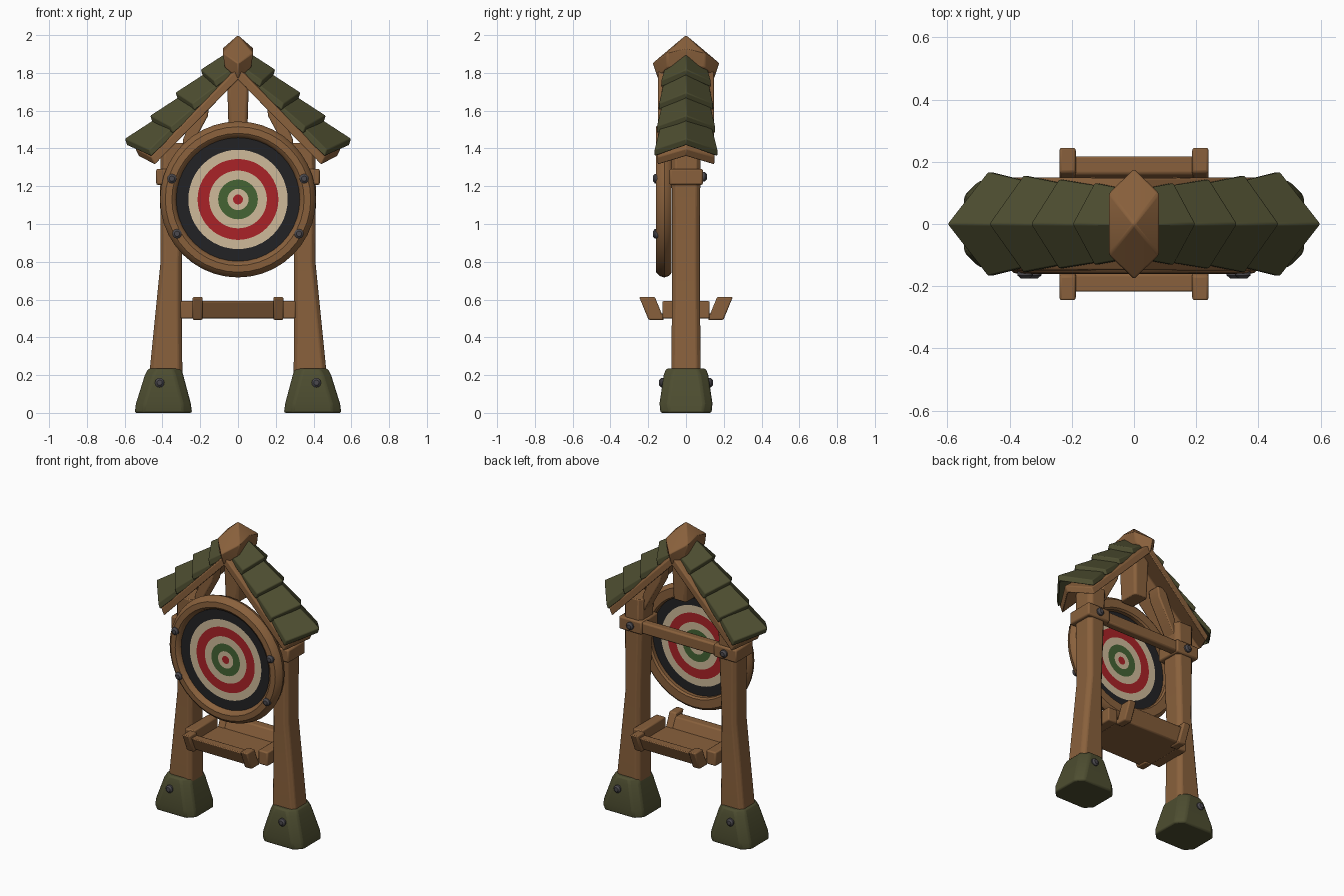
import bpy, bmesh, math
from mathutils import Vector

cube = bpy.data.objects.get("Cube")
if cube:
    bpy.data.objects.remove(cube, do_unlink=True)


def material(name, *rgb):
    m = bpy.data.materials.new(name)
    m.use_nodes = True
    m.diffuse_color = (*rgb, 1)
    m.node_tree.nodes["Principled BSDF"].inputs["Base Color"].default_value = (*rgb, 1)
    return m


WOOD = material("warm wood", .25, .118, .045)
GREEN = material("olive green", .075, .075, .03)
METAL = material("grey metal", .07, .066, .075)
BLACK = material("target black", .016, .016, .018)
CREAM = material("target cream", .62, .49, .32)
RED = material("target red", .40, .016, .02)
LEAF = material("target green", .058, .125, .034)


def finish(name, bm, mats, bevel=0, smooth=35):
    bmesh.ops.recalc_face_normals(bm, faces=bm.faces)
    mesh = bpy.data.meshes.new(name)
    bm.to_mesh(mesh)
    bm.free()
    obj = bpy.data.objects.new(name, mesh)
    bpy.context.collection.objects.link(obj)
    for m in mats:
        mesh.materials.append(m)
    if bevel:
        mod = obj.modifiers.new("soft edges", "BEVEL")
        mod.width, mod.segments, mod.limit_method = bevel, 2, "ANGLE"
    bpy.ops.object.select_all(action="DESELECT")
    obj.select_set(True)
    bpy.context.view_layer.objects.active = obj
    bpy.ops.object.shade_smooth_by_angle(angle=math.radians(smooth))
    return obj


def hull(name, points, mat, bevel=0):
    bm = bmesh.new()
    for p in points:
        bm.verts.new(p)
    bmesh.ops.convex_hull(bm, input=bm.verts)
    bmesh.ops.dissolve_limit(bm, angle_limit=.02, verts=bm.verts, edges=bm.edges)
    return finish(name, bm, [mat], bevel)


def box(name, x, y, z, mat, bevel=.01):
    return hull(name, [(a, b, c) for a in x for b in y for c in z], mat, bevel)


def loft(name, sections, mat, chamfer, bevel=.006):
    """Stack of chamfered rectangles given as (z, x0, x1, half depth)."""
    bm = bmesh.new()
    rings = []
    for z, x0, x1, h in sections:
        c, k = (x0 + x1) / 2, chamfer
        w = abs(x1 - x0) / 2
        corner = [(w, -h + k), (w, h - k), (w - k, h), (k - w, h),
                  (-w, h - k), (-w, k - h), (k - w, -h), (w - k, -h)]
        rings.append([bm.verts.new((c + a, b, z)) for a, b in corner])
    for low, high in zip(rings, rings[1:]):
        for i in range(8):
            j = (i + 1) % 8
            bm.faces.new((low[i], low[j], high[j], high[i]))
    bm.faces.new(rings[0])
    bm.faces.new(rings[-1])
    return finish(name, bm, [mat], bevel)


def gable_slab(name, lower, upper, drop, mat, bevel):
    """Bent plate folded along y = 0; each end is (ridge point, corner point)."""
    bm = bmesh.new()
    rows = []
    for (rx, rz), (cx, cy, cz) in (lower, upper):
        rows.append([bm.verts.new(p) for p in ((cx, -cy, cz), (rx, 0, rz), (cx, cy, cz))])
    a, b = rows
    for i in (0, 1):
        bm.faces.new((a[i], a[i + 1], b[i + 1], b[i]))
    out = bmesh.ops.extrude_face_region(bm, geom=bm.faces[:], use_keep_orig=True)
    new = [g for g in out["geom"] if isinstance(g, bmesh.types.BMVert)]
    bmesh.ops.translate(bm, verts=new, vec=drop)
    return finish(name, bm, [mat], bevel)


def bolt(name, x, y, z, side):
    """Domed bolt head facing front (-1) or back (1)."""
    pts = []
    for r, d in ((.025, -.02), (.025, .008), (.014, .018)):
        for i in range(12):
            t = math.tau * i / 12
            pts.append((x + r * math.cos(t), y + side * d, z + r * math.sin(t)))
    return hull(name, pts, METAL)


# Target frame: rounded ring turned about the y axis
CZ = 1.13
bm = bmesh.new()
profile = [(.325, -.125), (.335, -.15), (.35, -.16), (.385, -.158), (.405, -.14),
           (.413, -.115), (.405, -.09), (.39, -.078), (.335, -.078), (.325, -.09)]
verts = [bm.verts.new((r, y, 0)) for r, y in profile]
edges = [bm.edges.new((verts[i - 1], verts[i])) for i in range(len(verts))]
bmesh.ops.spin(bm, geom=verts + edges, cent=(0, 0, 0), axis=(0, 1, 0),
               angle=math.tau, steps=40, use_merge=True)
bmesh.ops.remove_doubles(bm, verts=bm.verts, dist=.0005)
finish("target_frame", bm, [WOOD]).location.z = CZ

# Target face: thin disc whose concentric bands carry the paint on both sides
radii = [.026, .056, .105, .153, .214, .263, .332]
bm = bmesh.new()
for y in (-.13, -.115):
    previous = None
    for band, r in enumerate(radii):
        ring = [bm.verts.new((r * math.cos(math.tau * i / 48), y,
                              r * math.sin(math.tau * i / 48))) for i in range(48)]
        if previous is None:
            bm.faces.new(ring)
        else:
            for i in range(48):
                j = (i + 1) % 48
                bm.faces.new((previous[i], previous[j], ring[j], ring[i])).material_index = band
        previous = ring
bmesh.ops.bridge_loops(bm, edges=[e for e in bm.edges if e.is_boundary])
finish("target_face", bm, [RED, CREAM, LEAF, CREAM, RED, CREAM, BLACK]).location.z = CZ

# Parts repeated on both sides
for s, side in ((1, "left"), (-1, "right")):
    loft(side + "_post", [(.1, s * .295, s * .475, .078), (.25, s * .295, s * .465, .078),
                          (.5, s * .297, s * .44, .075), (.8, s * .297, s * .41, .073),
                          (1.15, s * .285, s * .412, .075), (1.43, s * .275, s * .41, .078)],
         WOOD, .022)
    loft(side + "_foot", [(0, s * .243, s * .547, .135), (.05, s * .25, s * .54, .14),
                          (.2, s * .29, s * .493, .118), (.235, s * .302, s * .475, .105)],
         GREEN, .045, .01)
    box(side + "_clamp", (s * .265, s * .433), (-.088, .09), (1.207, 1.292), WOOD)
    for y, face in ((-1, "front"), (1, "back")):
        bolt(f"{side}_foot_bolt_{face}", s * .415, y * .124, .16, y)
    bolt(side + "_clamp_bolt", s * .345, .092, 1.25, 1)
    bolt(side + "_upper_target_bolt", s * .35, -.157, 1.24, -1)
    bolt(side + "_lower_target_bolt", s * .323, -.157, .948, -1)

    # Diagonal strut between post and roof
    hull(side + "_strut", [(s * x, y, z) for y in (-.045, .045) for x, z in
                           ((.29, 1.33), (.29, 1.45), (.21, 1.64), (.15, 1.64), (.16, 1.57))],
         WOOD, .008)

    # Roof board and four overlapping shingle rows
    gable_slab(side + "_roof_board", ((s * .545, 1.40), (s * .46, .15, 1.355)),
               ((0, 1.87), (0, .148, 1.825)), (-s * .02, 0, -.042), WOOD, .006)
    for i in range(4):
        t, z = .6 - .134 * i, 1.452 + .122 * i
        w, back = .167 - .012 * i, .13 - .02 * i
        reach = .19 if i < 3 else .13
        gable_slab(f"{side}_shingle_{i + 1}",
                   ((s * t, z), (s * (t - back), w, z - .058)),
                   ((s * (t - reach), z + reach * .65),
                    (s * (t - reach - .075), w * .8, z + reach * .65 - .05)),
                   (-s * .012, 0, -.036), GREEN, .005)

    # Tray side bar
    box(side + "_tray_bar", (s * .235, s * .305), (-.125, .125), (.5, .592), WOOD, .008)

# Faceted ridge cap and king post
cap = [(0, 0, 2.0), (0, 0, 1.8)]
for a in (-1, 1):
    cap += [(0, a * .178, 1.85), (0, a * .152, 1.77), (a * .08, 0, 1.93)]
    for b in (-1, 1):
        cap += [(a * .08, b * .1, 1.905), (a * .07, b * .1, 1.83)]
hull("ridge_cap", cap, WOOD, .006)
loft("king_post", [(1.5, -.05, .05, .07), (1.84, -.06, .06, .08)], WOOD, .012)

# Rear rail between the clamps
box("rear_rail", (-.29, .29), (.025, .08), (1.212, 1.287), WOOD)

# Tray: floor, outward leaning lips and corner braces
box("tray_floor", (-.24, .24), (-.15, .15), (.5, .525), WOOD, .004)
for y, face in ((-1, "front"), (1, "back")):
    def leaning(name, x, low, high, z):
        pts = [(a, y * b, z[k]) for a in x for k, ends in enumerate((low, high)) for b in ends]
        hull(name, pts, WOOD, .008)
    leaning(face + "_tray_lip", (-.21, .21), (.12, .178), (.16, .22), (.5, .592))
    for s, side in ((1, "left"), (-1, "right")):
        leaning(f"{face}_{side}_tray_brace", (s * .187, s * .24),
                (.115, .198), (.165, .248), (.492, .614))
